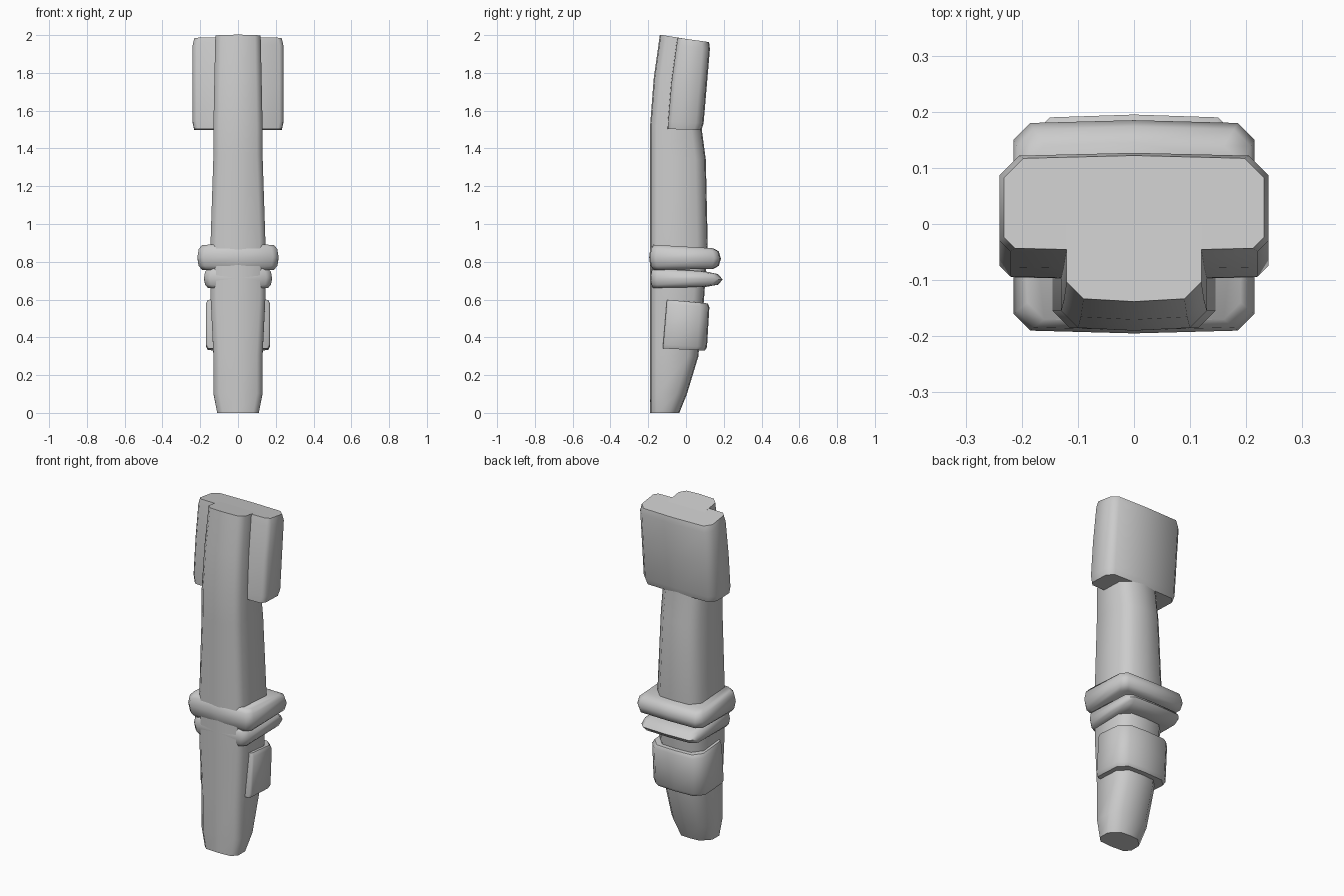
import bpy
import bmesh
import math

if "Cube" in bpy.data.objects:
    bpy.data.objects.remove(bpy.data.objects["Cube"], do_unlink=True)

SHADE = (0.6, 0.6, 0.6, 1)
grey = bpy.data.materials.new("plain_grey")
grey.use_nodes = True
grey.diffuse_color = SHADE
grey.node_tree.nodes["Principled BSDF"].inputs["Base Color"].default_value = SHADE


def mix(start, end, t):
    return start + (end - start) * t


def shaft_front(z):
    """The front face is upright, then curves backwards beside the head."""
    lean = max(0, z - 1.5) * 2
    return mix(-0.185, -0.13, lean ** 1.5)


def section(z, half_width, front, back, cut_front, cut_back, tilt):
    """Chamfered rectangle, slightly bowed front and back, tilted along y."""
    bow = 0.005
    right_side = [
        (half_width - cut_front, front),
        (half_width, front + cut_front),
        (half_width, back - cut_back),
        (half_width - cut_back, back),
    ]
    left_side = [(-x, y) for x, y in reversed(right_side)]
    outline = [(0, front - bow), *right_side, (0, back + bow), *left_side]
    return [(x, y, z + tilt * y) for x, y in outline]


def loft(name, rows, cut_front, cut_back, low_tilt, high_tilt):
    """Skin the sections from bottom to top, easing from one tilt to the other."""
    bm = bmesh.new()
    rings = []
    for i, row in enumerate(rows):
        tilt = mix(low_tilt, high_tilt, i / (len(rows) - 1))
        points = section(*row, cut_front, cut_back, tilt)
        rings.append([bm.verts.new(point) for point in points])
    for low, high in zip(rings, rings[1:]):
        for i in range(len(low)):
            j = (i + 1) % len(low)
            bm.faces.new((low[i], low[j], high[j], high[i]))
    bm.faces.new(reversed(rings[0]))
    bm.faces.new(rings[-1])
    bmesh.ops.recalc_face_normals(bm, faces=bm.faces)

    mesh = bpy.data.meshes.new(name)
    bm.to_mesh(mesh)
    bm.free()
    mesh.materials.append(grey)
    obj = bpy.data.objects.new(name, mesh)
    bpy.context.collection.objects.link(obj)
    bpy.ops.object.select_all(action='DESELECT')
    obj.select_set(True)
    bpy.context.view_layer.objects.active = obj
    bpy.ops.object.shade_smooth_by_angle(angle=math.radians(52))


def collar(name, middle, half_height, half_width, front, back,
           roll_side, roll_front, roll_back):
    """Band with a rounded rim; each roll is how far that side curls in."""
    rows = []
    for t in (-1, -0.7, 0, 0.7, 1):
        curl = 1 - math.sqrt(1 - t * t)
        rows.append((
            middle + half_height * t,
            half_width - roll_side * curl,
            front + roll_front * curl,
            back - roll_back * curl,
        ))
    loft(name, rows, cut_front=0.03, cut_back=0.03, low_tilt=0.02, high_tilt=-0.06)


def eased_block(name, bottom, top, half_width, front_at, back_low, back_high,
                ease, **shape):
    """Block whose end sections draw in a little, softening the rims."""
    rows = []
    for t, inset in ((0, ease), (0.08, 0), (0.5, 0), (0.92, 0), (1, ease)):
        z = mix(bottom, top, t)
        back = mix(back_low, back_high, t) - inset
        rows.append((z, half_width - inset, front_at(z), back))
    loft(name, rows, **shape)


# Shaft: height, half width and back edge of each section
shaft = [
    (0, 0.11, -0.04),
    (0.1, 0.13, 0),
    (0.3, 0.13, 0.06),
    (0.6, 0.145, 0.09),
    (0.9, 0.145, 0.11),
    (1.35, 0.13, 0.1),
    (1.5, 0.13, 0.08),
    (1.75, 0.125, 0.08),
    (1.98, 0.12, 0.1),
]
loft(
    "shaft",
    [(z, half_width, shaft_front(z), back) for z, half_width, back in shaft],
    cut_front=0.03, cut_back=0.05, low_tilt=0, high_tilt=-0.16,
)

# Broad block behind the top of the shaft, following its lean
eased_block(
    "head_block", bottom=1.5, top=1.98, half_width=0.24,
    front_at=lambda z: shaft_front(z) + 0.09, back_low=0.085, back_high=0.125,
    ease=0.008, cut_front=0.02, cut_back=0.035, low_tilt=-0.03, high_tilt=-0.14,
)

# Block wrapped around the back of the lower shaft
eased_block(
    "rear_block", bottom=0.335, top=0.59, half_width=0.17,
    front_at=lambda z: mix(-0.15, -0.1, z / 0.6), back_low=0.105, back_high=0.12,
    ease=0.01, cut_front=0.01, cut_back=0.045, low_tilt=-0.05, high_tilt=-0.09,
)

# Thick rounded collar and the thin one below it, drawn out at the back
collar(
    "upper_collar", middle=0.82, half_height=0.06, half_width=0.215,
    front=-0.19, back=0.18, roll_side=0.025, roll_front=0.02, roll_back=0.04,
)
collar(
    "lower_collar", middle=0.71, half_height=0.045, half_width=0.18,
    front=-0.185, back=0.19, roll_side=0.02, roll_front=0.01, roll_back=0.09,
)
